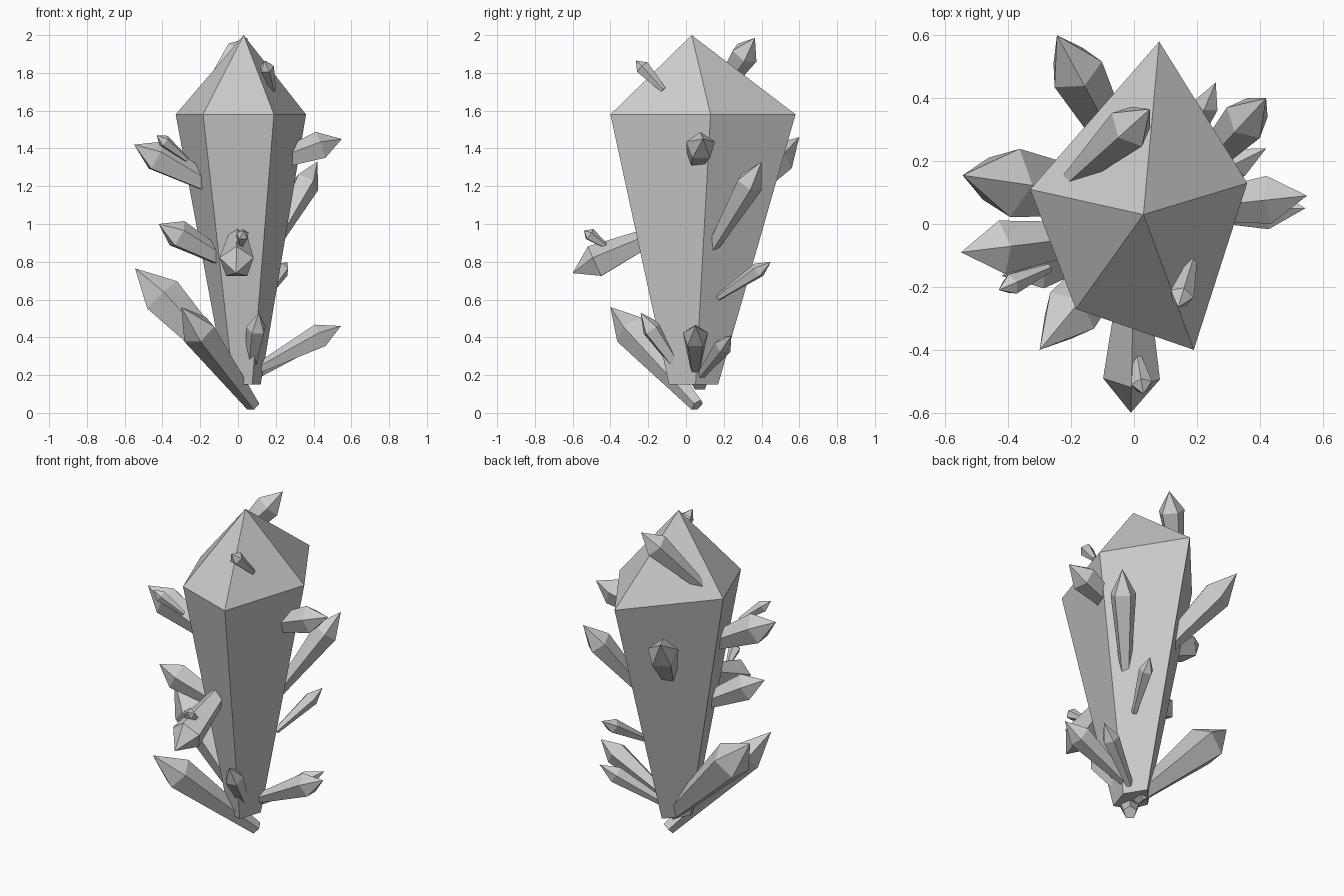
import bpy, bmesh
from math import cos, sin, tau
from mathutils import Vector

cube = bpy.data.objects.get("Cube")
if cube:
    bpy.data.objects.remove(cube, do_unlink=True)

stone = bpy.data.materials.new("grey_crystal")
stone.use_nodes = True
stone.diffuse_color = (0.6, 0.6, 0.6, 1)
stone.node_tree.nodes["Principled BSDF"].inputs["Base Color"].default_value = (0.6, 0.6, 0.6, 1)


def faceted(name, base, shoulder, tip):
    """Tapered shaft between two rings, closed with a flat base and a pointed tip."""
    bm = bmesh.new()
    low = [bm.verts.new(p) for p in base]
    high = [bm.verts.new(p) for p in shoulder]
    apex = bm.verts.new(tip)
    n = len(low)
    bm.faces.new(low[::-1])
    for i in range(n):
        j = (i + 1) % n
        bm.faces.new((low[i], low[j], high[j], high[i]))
        bm.faces.new((high[i], high[j], apex))
    bmesh.ops.recalc_face_normals(bm, faces=bm.faces)
    mesh = bpy.data.meshes.new(name)
    bm.to_mesh(mesh)
    bm.free()
    mesh.materials.append(stone)
    obj = bpy.data.objects.new(name, mesh)
    bpy.context.collection.objects.link(obj)


def shard(name, base, tip, radius, taper=0.4, neck=0.76, roll=0.25):
    """Five-sided crystal growing from base to tip."""
    base, tip = Vector(base), Vector(tip)
    axis = (tip - base).normalized()
    side = axis.cross(Vector((0, 0, 1))).normalized()
    up = side.cross(axis)

    def ring(center, r):
        angles = [tau * (i + roll) / 5 for i in range(5)]
        return [center + r * (cos(a) * side + sin(a) * up) for a in angles]

    faceted(name, ring(base, radius * taper), ring(base.lerp(tip, neck), radius), tip)


# Main crystal: irregular pentagon narrowing to the foot
outline = [(0.08, 0.58), (-0.33, 0.11), (-0.185, -0.27), (0.19, -0.40), (0.36, 0.13)]
foot = [(0.03 + 0.265 * (x - 0.02), 0.022 + 0.265 * (y - 0.022), 0.15) for x, y in outline]
faceted("main_crystal", foot, [(x, y, 1.58) for x, y in outline], (0.03, 0.03, 2.0))

# Shards: name, base, tip, shoulder radius
shards = [
    ("back_upper_shard", (0.0, 0.15, 1.0), (-0.245, 0.60, 1.46), 0.09),
    ("right_upper_shard", (-0.06, -0.03, 1.16), (-0.55, -0.09, 1.42), 0.09),
    ("right_upper_small_shard", (-0.27, -0.14, 1.34), (-0.43, -0.21, 1.47), 0.035),
    ("right_middle_shard", (0.0, -0.04, 0.77), (-0.42, -0.165, 1.0), 0.08),
    ("right_lower_shard", (0.04, 0.07, 0.15), (-0.545, 0.155, 0.765), 0.115),
    ("front_root_shard", (0.08, 0.06, 0.04), (-0.30, -0.40, 0.56), 0.095),
    ("front_lower_shard", (0.06, 0.0, 0.18), (0.11, -0.24, 0.53), 0.055),
    ("front_middle_shard", (0.0, -0.1, 0.97), (-0.01, -0.60, 0.74), 0.095),
    ("front_middle_small_shard", (0.01, -0.42, 0.88), (0.03, -0.54, 0.965), 0.035),
    ("top_back_shard", (-0.20, 0.14, 1.64), (0.05, 0.365, 1.985), 0.075),
    ("top_front_shard", (0.185, -0.12, 1.71), (0.14, -0.265, 1.865), 0.04),
    ("left_upper_shard", (0.08, 0.04, 1.29), (0.55, 0.09, 1.45), 0.08),
    ("left_back_shard", (0.17, 0.13, 0.86), (0.42, 0.40, 1.33), 0.075),
    ("left_back_small_shard", (0.14, 0.17, 0.61), (0.26, 0.45, 0.80), 0.042),
    ("left_lower_shard", (0.10, 0.05, 0.23), (0.545, 0.05, 0.46), 0.07),
    ("left_root_shard", (0.08, 0.07, 0.19), (0.42, 0.24, 0.41), 0.05),
]
for name, base, tip, radius in shards:
    shard(name, base, tip, radius)
